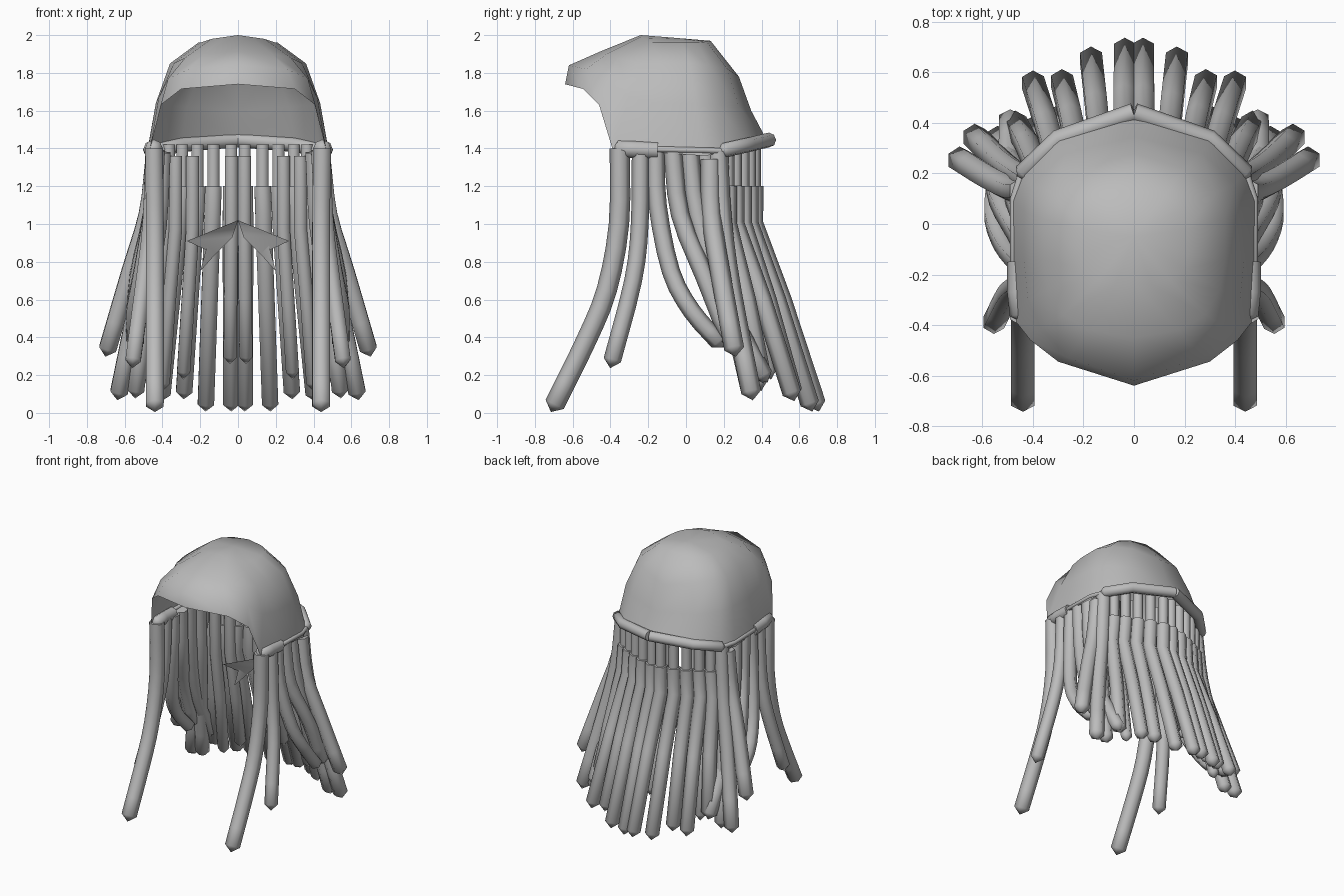
import bpy, bmesh, math
from mathutils import Vector

if "Cube" in bpy.data.objects:
    bpy.data.objects.remove(bpy.data.objects["Cube"])

grey = bpy.data.materials.new("grey")
grey.diffuse_color = (0.5, 0.5, 0.5, 1)
grey.use_nodes = True
grey.node_tree.nodes["Principled BSDF"].inputs["Base Color"].default_value = grey.diffuse_color


def finish(name, bm, angle=65):
    bmesh.ops.remove_doubles(bm, verts=bm.verts, dist=0.0005)
    me = bpy.data.meshes.new(name)
    bm.to_mesh(me)
    bm.free()
    me.materials.append(grey)
    ob = bpy.data.objects.new(name, me)
    bpy.context.collection.objects.link(ob)
    bpy.ops.object.select_all(action='DESELECT')
    ob.select_set(True)
    bpy.context.view_layer.objects.active = ob
    bpy.ops.object.shade_smooth_by_angle(angle=math.radians(angle))
    return ob


def smooth_path(pts, n):
    """Catmull-Rom curve through the points, n steps per span."""
    p = [Vector(q) for q in pts]
    p = [2 * p[0] - p[1]] + p + [2 * p[-1] - p[-2]]
    out = []
    for a, b, c, d in zip(p, p[1:], p[2:], p[3:]):
        for k in range(n):
            t = k / n
            out.append(0.5 * (2 * b + (c - a) * t + (2 * a - 5 * b + 4 * c - d) * t * t
                              + (3 * b - a - 3 * c + d) * t ** 3))
    return out + [p[-2]]


def tube(bm, path, r, up, sides=8, tip=0.0):
    """Faceted tube along a path, with a cone of length tip at the end."""
    up = Vector(up)
    rings = []
    for i, q in enumerate(path):
        d = (path[min(i + 1, len(path) - 1)] - path[max(i - 1, 0)]).normalized()
        u = d.cross(up).normalized()
        v = d.cross(u)
        rings.append([bm.verts.new(q + r * (u * math.cos(a) + v * math.sin(a)))
                      for a in (2 * math.pi * k / sides for k in range(sides))])
    for a, b in zip(rings, rings[1:]):
        for k in range(sides):
            bm.faces.new((a[k], a[k - 1], b[k - 1], b[k]))
    bm.faces.new(rings[0])
    end = bm.verts.new(path[-1] + d * tip)
    for k in range(sides):
        bm.faces.new((rings[-1][k], rings[-1][k - 1], end))
    bmesh.ops.recalc_face_normals(bm, faces=bm.faces)


def lock_pair(name, pts, r=0.05, sides=6, steps=3, tip=0.045):
    """One hanging lock and its mirror image."""
    for side, s in (("right", 1), ("left", -1)):
        bm = bmesh.new()
        path = smooth_path([(s * x, y, z) for x, y, z in pts], steps)
        tube(bm, path, r, (1, 0.01, 0), sides, tip)
        finish(name + "_" + side, bm)


# Cap: half rings from front centre to back centre, crown down to rim
rings = [
    [(0, -.24, 2.0), (.07, -.24, 1.99), (.14, -.22, 1.98), (.2, -.18, 1.96), (.21, -.12, 1.96),
     (.21, -.02, 1.96), (.19, .06, 1.96), (.12, .11, 1.965), (0, .13, 1.97)],
    [(0, -.45, 1.915), (.18, -.42, 1.9), (.28, -.36, 1.88), (.34, -.26, 1.85), (.36, -.14, 1.85),
     (.36, .02, 1.85), (.32, .12, 1.84), (.2, .22, 1.82), (0, .28, 1.78)],
    [(0, -.62, 1.84), (.26, -.53, 1.82), (.37, -.41, 1.77), (.42, -.3, 1.67), (.435, -.15, 1.64),
     (.435, .05, 1.64), (.4, .16, 1.63), (.27, .28, 1.62), (0, .345, 1.6)],
    [(0, -.64, 1.74), (.3, -.545, 1.715), (.41, -.46, 1.63), (.465, -.39, 1.4), (.48, -.15, 1.38),
     (.485, .1, 1.36), (.44, .2, 1.38), (.3, .34, 1.42), (0, .43, 1.44)],
]
bm = bmesh.new()
for s in (1, -1):
    rows = [[bm.verts.new((s * x, y, z)) for x, y, z in ring] for ring in rings]
    for a, b in zip(rows, rows[1:]):
        for k in range(8):
            bm.faces.new((a[k], b[k], b[k + 1], a[k + 1]))
    mid = bm.verts.new((0, -.05, 1.985))
    for k in range(8):
        bm.faces.new((mid, rows[0][k], rows[0][k + 1]))
bmesh.ops.remove_doubles(bm, verts=bm.verts, dist=0.0005)
bmesh.ops.recalc_face_normals(bm, faces=bm.faces)
finish("cap", bm, 80)

# Rolled band round the sides and back of the rim, with knots at the front ends
for side, s in (("right", 1), ("left", -1)):
    for name, r, pts in (
            ("band_back", .039, [(0, .44, 1.445), (.3, .335, 1.42), (.44, .2, 1.39)]),
            ("band_side", .016, [(.44, .21, 1.385), (.475, .1, 1.39), (.475, -.15, 1.395)]),
            ("band_knot", .047, [(.455, -.15, 1.39), (.455, -.27, 1.395), (.445, -.36, 1.4)])):
        bm = bmesh.new()
        tube(bm, [Vector((s * x, y, z)) for x, y, z in pts], r, (0, 0, 1), 8, .03)
        finish(name + "_" + side, bm)

# Front and side locks
lock_pair("front_lock", [(.445, -.35, 1.4), (.44, -.355, 1), (.44, -.42, .65),
                         (.44, -.53, .38), (.44, -.695, .045)], .054)
lock_pair("temple_lock", [(.45, -.24, 1.39), (.465, -.245, 1), (.5, -.28, .7), (.555, -.39, .28)], .047)
lock_pair("ear_lock", [(.44, -.16, 1.39), (.455, -.15, 1.1), (.51, -.08, .75),
                       (.55, .03, .54), (.54, .17, .38)], .048)
lock_pair("ear_rear_lock", [(.44, -.07, 1.39), (.46, -.03, 1.05), (.53, .1, .72), (.55, .23, .39)], .05)
lock_pair("side_lock", [(.43, .02, 1.39), (.45, .06, 1.05), (.49, .2, .6), (.49, .41, .2)], .05)
lock_pair("outer_lock", [(.445, .13, 1.34), (.48, .135, 1.05), (.57, .18, .75), (.69, .255, .34)], .053)
lock_pair("outer_rear_lock", [(.42, .17, 1.38), (.45, .19, 1.02), (.52, .24, .65), (.63, .345, .11)], .053)
lock_pair("low_side_lock", [(.4, .1, 1.38), (.42, .14, 1), (.48, .23, .6), (.54, .34, .12)], .05)

# Back locks: slim roots to the nape, then thicker flared lengths
back = [(.036, .36, .036, .69, .05), (.13, .335, .17, .655, .05), (.215, .30, .285, .565, .115),
        (.295, .26, .40, .56, .105), (.365, .22, .47, .40, .2)]
for i, (x0, y0, x1, y1, z1) in enumerate(back):
    knee = (x0 * 1.05, y0, 1)
    f = (1 - .6) / (1 - z1)
    bend = (knee[0] + (x1 - knee[0]) * f, knee[1] + (y1 - knee[1]) * f + .01, .6)
    lock_pair("back_root_%d" % (i + 1), [(x0, y0, 1.42), (x0, y0, 1.2), knee], .036, 6, 1, .02)
    lock_pair("back_lock_%d" % (i + 1), [(x0, y0, 1.2), knee, bend, (x1, y1, z1)], .05, 6, 1)

# Shorter inner layer behind the back locks
for i, (x, y, z) in enumerate([(.035, .29, .3), (.24, .24, .22), (.33, .19, .16)]):
    lock_pair("inner_lock_%d" % (i + 1), [(x, y, 1.36), (x, y + .01, .98),
              (x * 1.1, y + .11, .6), (x * 1.2, y + .2, z)], .04, 6, 1)

# Pointed nape tufts
bm = bmesh.new()
for s in (1, -1):
    for tri in ([(0, .22, 1.02), (.27, .2, .91), (.03, .24, .93)],
                [(.03, .24, .93), (.27, .2, .91), (.12, .28, .84)],
                [(.12, .28, .84), (.16, .24, .9), (.2, .24, .75)]):
        bm.faces.new([bm.verts.new((s * x, y, z)) for x, y, z in tri])
finish("nape_tufts", bm)
